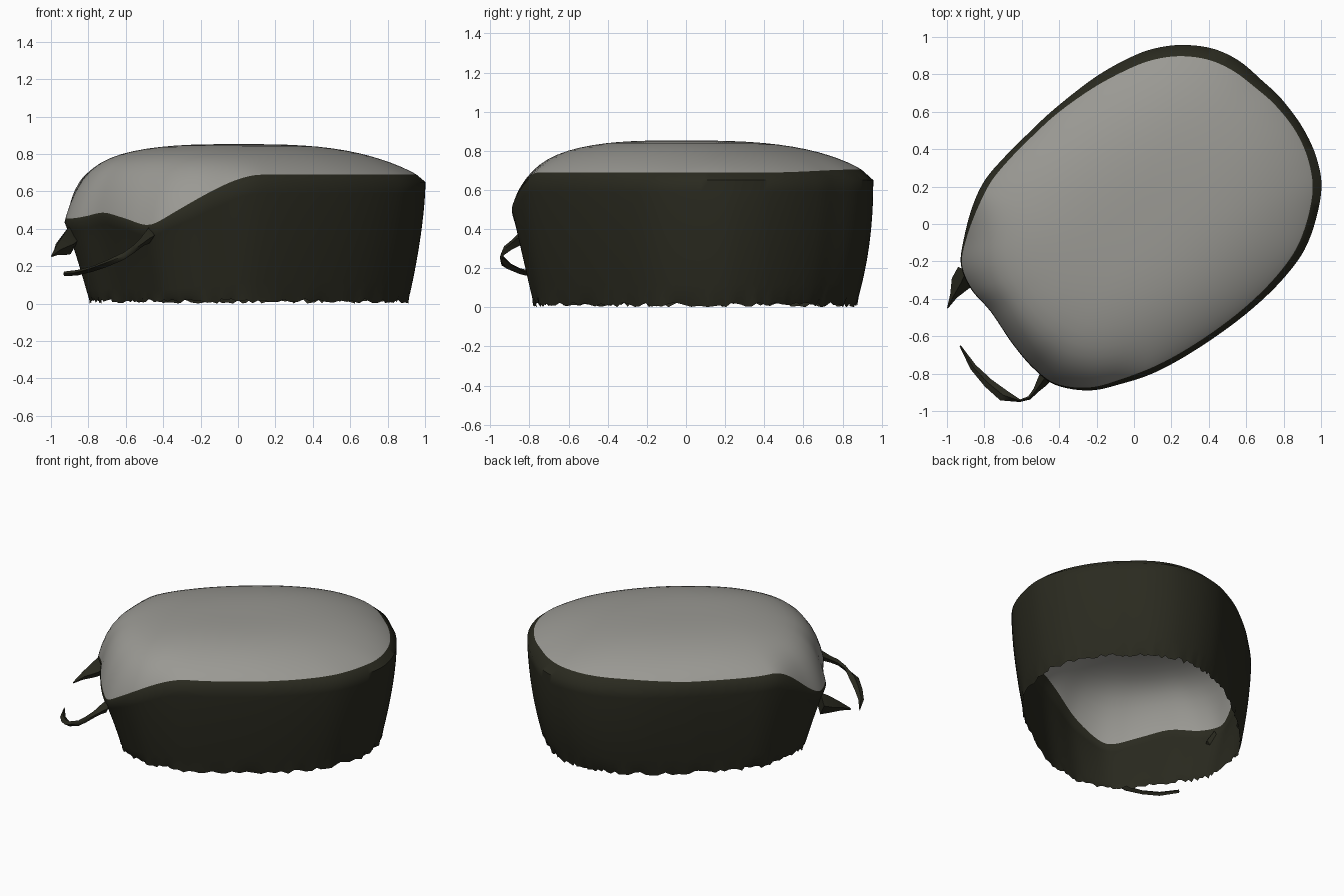
import bpy, bmesh, math, random
from mathutils import Vector

if "Cube" in bpy.data.objects:
    bpy.data.objects.remove(bpy.data.objects["Cube"])

random.seed(4)


def material(name, rgb):
    m = bpy.data.materials.new(name)
    m.diffuse_color = (*rgb, 1)
    m.use_nodes = True
    m.node_tree.nodes["Principled BSDF"].inputs["Base Color"].default_value = m.diffuse_color
    return m


dark = material("dark olive", (0.023, 0.023, 0.014))
grey = material("warm grey", (0.325, 0.32, 0.295))


def finish(name, bm, mats):
    me = bpy.data.meshes.new(name)
    bm.to_mesh(me)
    bm.free()
    for m in mats:
        me.materials.append(m)
    ob = bpy.data.objects.new(name, me)
    bpy.context.collection.objects.link(ob)
    bpy.ops.object.select_all(action='DESELECT')
    ob.select_set(True)
    bpy.context.view_layer.objects.active = ob
    bpy.ops.object.shade_smooth_by_angle(angle=math.radians(50))
    return ob


def smooth(a, b, x):
    t = max(0, min(1, (x - a) / (b - a)))
    return t * t * (3 - 2 * t)


# plan outline of the widest line, counterclockwise
plan = [(1, .16), (.98, .34), (.905, .51), (.79, .667), (.687, .765), (.565, .87), (.43, .935),
        (.28, .957), (.14, .945), (0, .9), (-.2, .79), (-.42, .62), (-.56, .49), (-.7, .35),
        (-.8, .23), (-.865, .09), (-.91, -.08), (-.925, -.22), (-.87, -.35), (-.765, -.47),
        (-.65, -.64), (-.54, -.77), (-.42, -.86), (-.24, -.89), (-.07, -.855), (.12, -.79),
        (.35, -.66), (.6, -.48), (.8, -.29), (.93, -.1)]
pts = [Vector(p) for p in plan]
outline = []
SUB = 6
for i in range(len(pts)):
    a, b, c, d = (pts[(i + k) % len(pts)] for k in (-1, 0, 1, 2))
    for k in range(SUB):
        t = k / SUB
        outline.append(0.5 * (2 * b + (c - a) * t + (2 * a - 5 * b + 4 * c - d) * t * t
                              + (3 * b - a - 3 * c + d) * t ** 3))
N = len(outline)
# softened outline for the upper dome
SPAN = 16
soft = [sum((outline[(i + k) % N] for k in range(-SPAN, SPAN + 1)), Vector((0, 0)))
        / (2 * SPAN + 1) * 1.03 for i in range(N)]


def angle(p):
    return math.degrees(math.atan2(p.y, p.x)) % 360


def bump(centre, width, a):
    return math.exp(-((a - centre) / width) ** 2)


A = [angle(p) for p in outline]
# 1 around the low front-left opening, 0 elsewhere
W = [smooth(168, 194, a) * (1 - smooth(240, 279, a)) for a in A]
# 1 at the back, where the dark band laps over the top
BACK = [smooth(25, 60, a) * (1 - smooth(90, 130, a)) for a in A]
# drop of the rim, uneven across the opening
LOW = [0.22 * f - 0.035 * bump(216, 10, a) + 0.035 * bump(239, 7, a) for f, a in zip(W, A)]
TOP, RIM = 0.853, 0.65

# shell: dark side wall and grey domed top, open below
bm = bmesh.new()
rings = []
WALL = 11
for j in range(WALL + 1):
    t = 1 - j / WALL
    row = []
    for p, f, b, low in zip(outline, W, BACK, LOW):
        rim = RIM - low
        s = 1 - (1 - f) * 0.095 * t ** (1.6 + 0.6 * b) - f * 0.15 * t ** 0.9
        z = rim * (1 - t)
        q = p * s
        if j == 0:          # ragged hem
            z += 0.012 + random.uniform(-0.012, 0.014)
            q *= random.uniform(0.99, 1.012)
        row.append(bm.verts.new((q.x, q.y, z)))
    rings.append(row)
DOME = 16
for j in range(DOME):
    row = []
    for p, c, f, b, low in zip(outline, soft, W, BACK, LOW):
        start = (0.965 - 0.02 * b) * (1 - f) + 0.995 * f
        s = start * math.cos(math.pi / 2 * j / DOME)
        z = RIM + (TOP - RIM) * (1 - s ** 3) ** 0.714 - low * s ** 13
        q = c.lerp(p, s ** 6) * s
        row.append(bm.verts.new((q.x, q.y - 0.04 * (1 - s), z)))
    rings.append(row)
for r in range(len(rings) - 1):
    for i in range(N):
        k = (i + 1) % N
        f = bm.faces.new((rings[r][i], rings[r][k], rings[r + 1][k], rings[r + 1][i]))
        f.material_index = 1 if r > WALL else 0
crown = bm.verts.new((0, -0.04, TOP))
for i in range(N):
    bm.faces.new((rings[-1][i], rings[-1][(i + 1) % N], crown)).material_index = 1
finish("domed_shell", bm, [dark, grey])


# torn scraps: tapered strips with a diamond section
def scrap(name, path):
    bm = bmesh.new()
    rows = []
    for i, (x, y, z, w, h) in enumerate(path):
        a, b = path[max(i - 1, 0)], path[min(i + 1, len(path) - 1)]
        n = Vector((-(b[1] - a[1]), b[0] - a[0], 0)).normalized()
        c, up = Vector((x, y, z)), Vector((0, 0, h))
        rows.append([bm.verts.new(v) for v in (c + n * w, c + up, c - n * w, c - up)])
    for r, s in zip(rows, rows[1:]):
        for i in range(4):
            k = (i + 1) % 4
            bm.faces.new((r[i], r[k], s[k], s[i]))
    bm.faces.new(rows[0])
    bm.faces.new(rows[-1][::-1])
    bmesh.ops.recalc_face_normals(bm, faces=bm.faces)
    finish(name, bm, [dark])


scrap("torn_tongue", [(-.895, -.25, .345, .05, .08), (-.925, -.315, .32, .055, .06),
                      (-.965, -.385, .29, .02, .03), (-.997, -.45, .255, .003, .006)])
scrap("torn_strap", [(-.475, -.82, .365, .035, .045), (-.495, -.85, .35, .028, .035),
                     (-.525, -.89, .32, .015, .025), (-.56, -.93, .29, .01, .022),
                     (-.61, -.945, .255, .007, .02), (-.7, -.915, .215, .032, .018),
                     (-.78, -.85, .185, .026, .015), (-.86, -.765, .165, .018, .015),
                     (-.93, -.65, .16, .004, .012)])
